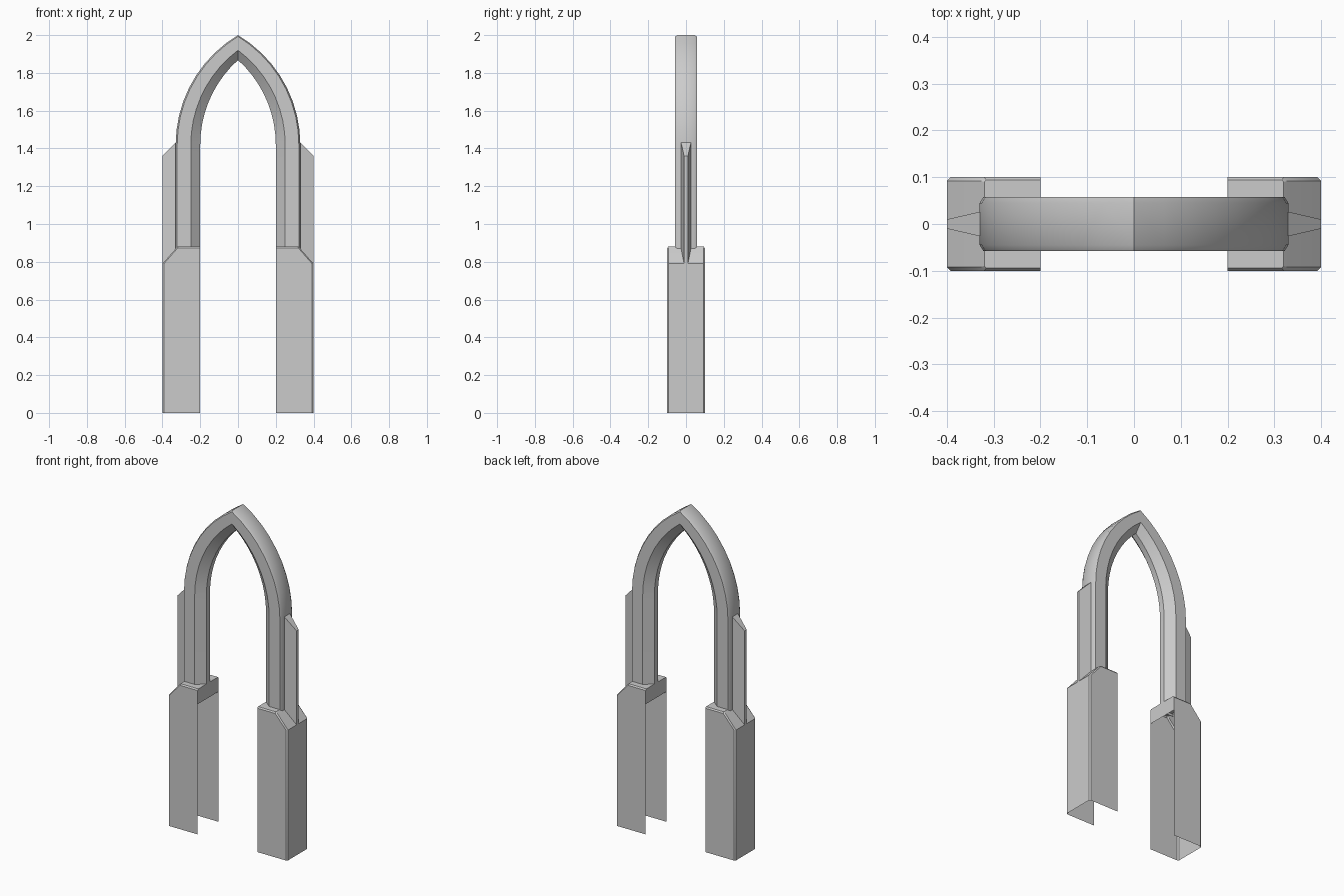
import bpy, bmesh, math

if "Cube" in bpy.data.objects:
    bpy.data.objects.remove(bpy.data.objects["Cube"])


def finish(name, bm, mirror=False, angle=32):
    bmesh.ops.recalc_face_normals(bm, faces=bm.faces)
    me = bpy.data.meshes.new(name)
    bm.to_mesh(me)
    bm.free()
    ob = bpy.data.objects.new(name, me)
    bpy.context.collection.objects.link(ob)
    bpy.ops.object.select_all(action='DESELECT')
    ob.select_set(True)
    bpy.context.view_layer.objects.active = ob
    bpy.ops.object.shade_smooth_by_angle(angle=math.radians(angle))
    if mirror:
        ob.modifiers.new("Mirror", 'MIRROR').use_mirror_merge = False
    return ob


def loft(bm, rings, closed=True):
    """Bridge consecutive rings of points with quads."""
    vs = [[bm.verts.new(p) for p in r] for r in rings]
    n = len(rings[0])
    for a, b in zip(vs, vs[1:]):
        for i in range(n if closed else n - 1):
            j = (i + 1) % n
            bm.faces.new((a[i], a[j], b[j], b[i]))
    return vs


def gothic(w, apex, steps=9, spring=1.42, base=0.865):
    """Pointed arch path in x, z: half width w, tip height apex."""
    h = apex - spring
    c = (h * h - w * w) / (2 * w)
    end = math.atan2(h, c)
    half = [(w, base)]
    for i in range(steps):
        t = end * i / steps
        half.append(((w + c) * math.cos(t) - c, spring + (w + c) * math.sin(t)))
    return half + [(0, apex)] + [(-x, z) for x, z in reversed(half)]


# Arch: each profile corner (half width, y, tip height) follows its own pointed path
profile = [(0.33, 0.045, 2.0), (0.322, 0.058, 1.993), (0.25, 0.058, 1.92), (0.20, 0.017, 1.868)]
profile += [(w, -y, h) for w, y, h in reversed(profile)]
tracks = [[(x, y, z) for x, z in gothic(w, h)] for w, y, h in profile]
bm = bmesh.new()
loft(bm, list(zip(*tracks)))
finish("pointed_arch", bm)


# Pillar bases: hollow shells, open below and on the inner side, sloped outer shoulder
def plan(x, y, z, c):
    return [(0.2, -y, z), (x - c, -y, z), (x, c - y, z), (x, y - c, z), (x - c, y, z), (0.2, y, z)]


bm = bmesh.new()
rings = loft(bm, [plan(0.4, 0.1, 0, 0.008), plan(0.4, 0.1, 0.79, 0.008),
                  plan(0.328, 0.1, 0.872, 0.008), plan(0.32, 0.094, 0.88, 0.004)], closed=False)
bm.faces.new(rings[3])
bm.faces.new([rings[k][0] for k in (1, 2, 3)] + [rings[k][5] for k in (3, 2, 1)])
finish("pillar_base", bm, mirror=True)

# Tapered side fins
bm = bmesh.new()
outline = [(0.322, 0.878, 0.028), (0.4, 0.79, 0.010), (0.4, 1.36, 0.010), (0.322, 1.44, 0.028)]
sides = loft(bm, [[(x, s * t, z) for x, z, t in outline] for s in (-1, 1)])
for s in sides:
    bm.faces.new(s)
finish("side_fin", bm, mirror=True)
